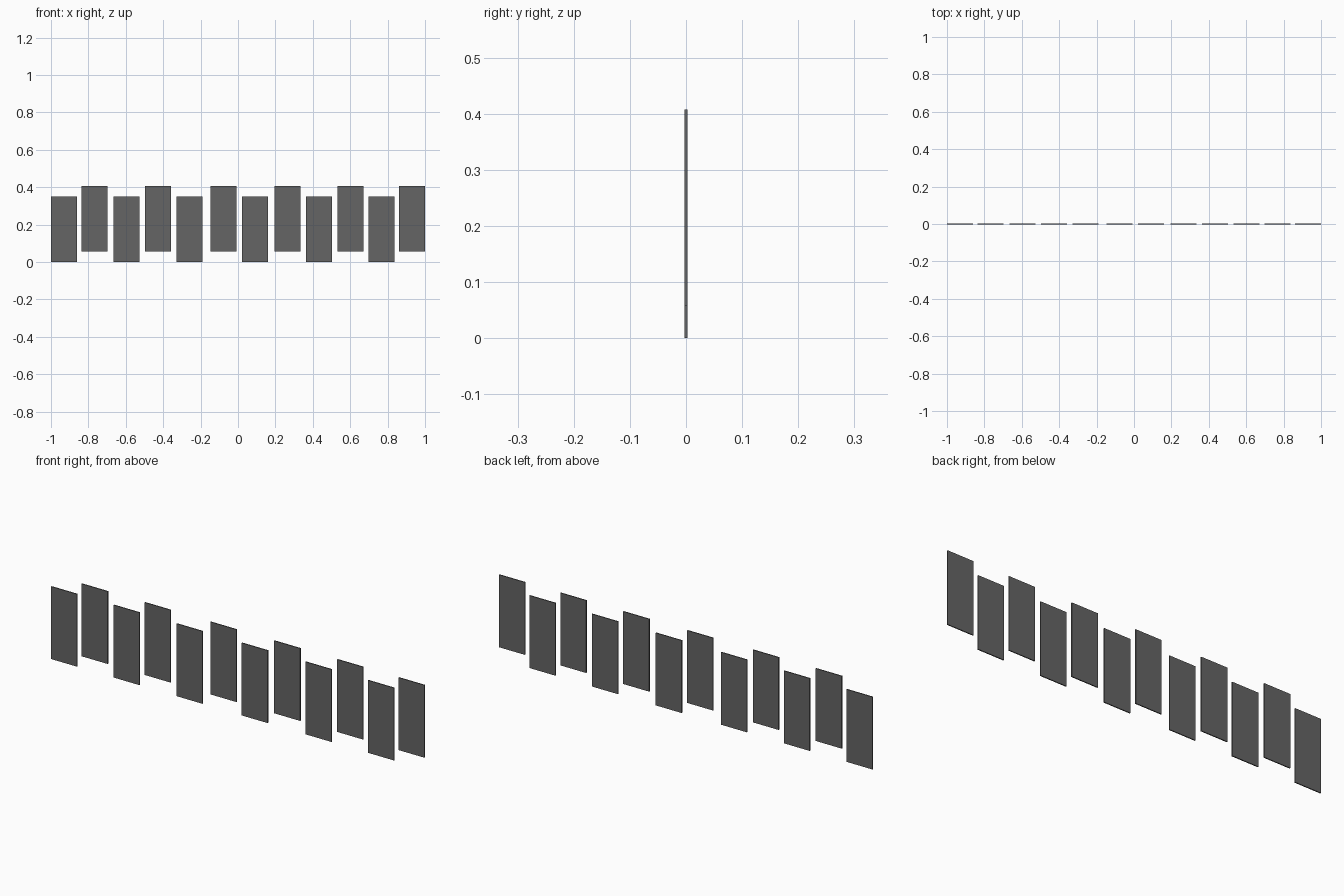
import bpy

if "Cube" in bpy.data.objects:
    bpy.data.objects.remove(bpy.data.objects["Cube"])

# Panel measurements
WIDTH, THICK, HEIGHT, LIFT = 0.139, 0.005, 0.351, 0.057
CENTRES = [-0.9305, -0.766, -0.595, -0.429, -0.258, -0.077,
           0.091, 0.265, 0.433, 0.602, 0.768, 0.9305]

grey = bpy.data.materials.new("dark_grey")
grey.diffuse_color = (0.13, 0.13, 0.13, 1)
grey.use_nodes = True
grey.node_tree.nodes["Principled BSDF"].inputs["Base Color"].default_value = grey.diffuse_color


def panel(name, x, z):
    """Thin upright slab whose bottom edge sits at height z."""
    bpy.ops.mesh.primitive_cube_add(size=1, location=(x, 0, z + HEIGHT / 2))
    ob = bpy.context.object
    ob.name = name
    ob.scale = (WIDTH, THICK, HEIGHT)
    bpy.ops.object.transform_apply(location=False, rotation=False, scale=True)
    ob.data.materials.append(grey)


# Row of panels, alternately low and raised
for i, x in enumerate(CENTRES):
    raised = i % 2
    panel(f"{'raised' if raised else 'low'}_panel_{i + 1}", x, LIFT * raised)
